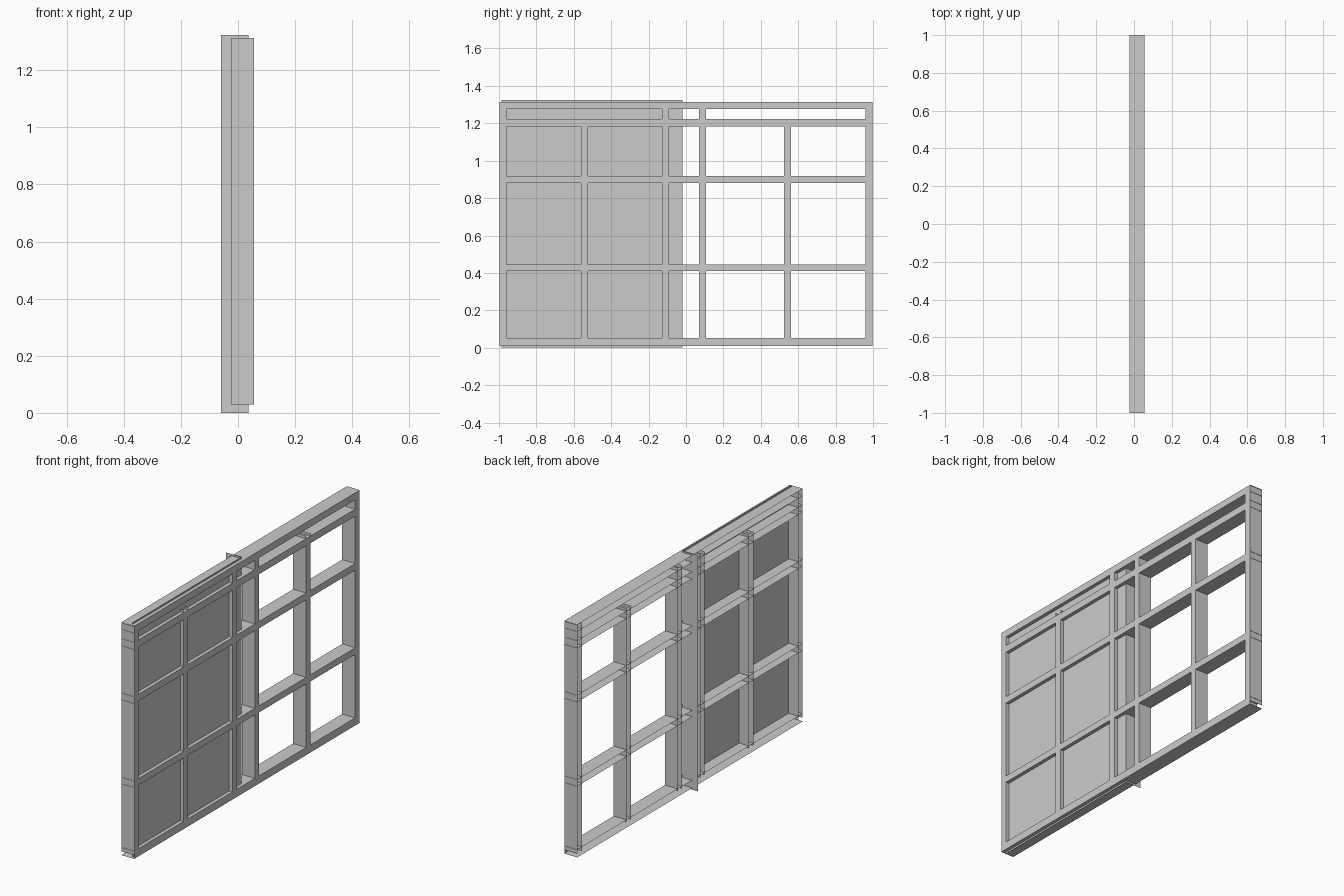
import bpy, bmesh

if "Cube" in bpy.data.objects:
    bpy.data.objects.remove(bpy.data.objects["Cube"])

FRONT, BACK = 0.056, -0.025          # depth range of the frame
BOT, TOP = 0.01, 1.315               # height range of the frame


def make_object(name, quads, merge=False):
    bm = bmesh.new()
    for q in quads:
        bm.faces.new([bm.verts.new(p) for p in q])
    if merge:
        bmesh.ops.remove_doubles(bm, verts=bm.verts, dist=1e-5)
    me = bpy.data.meshes.new(name)
    bm.to_mesh(me)
    bm.free()
    ob = bpy.data.objects.new(name, me)
    bpy.context.collection.objects.link(ob)
    return ob


def facing_x(x, y0, y1, z0, z1):
    return [(x, y0, z0), (x, y1, z0), (x, y1, z1), (x, y0, z1)]


def facing_y(y, x0, x1, z0, z1):
    return [(x0, y, z0), (x1, y, z0), (x1, y, z1), (x0, y, z1)]


def facing_z(z, x0, x1, y0, y1):
    return [(x0, y0, z), (x1, y0, z), (x1, y1, z), (x0, y1, z)]


# grid lines: bars and openings alternate
ys = [-0.998, -0.961, -0.562, -0.523, -0.129, -0.091, 0.070, 0.107, 0.524, 0.562, 0.959, 0.998]
zs = [BOT, 0.053, 0.409, 0.446, 0.881, 0.919, 1.184, 1.224, 1.276, TOP]

# lattice face, top row has no short mullions
cells = []
for j in range(len(zs) - 1):
    for i in range(len(ys) - 1):
        opening = i % 2 == 1 and j % 2 == 1
        if j == 7 and i in (2, 8):
            opening = True
        if not opening:
            cells.append(facing_x(FRONT, ys[i], ys[i + 1], zs[j], zs[j + 1]))
make_object("lattice_face", cells, merge=True)

# sheet flanges folded back from the rails, full length
for k in range(0, len(zs), 2):
    name = ["bottom_rail", "lower_rail", "middle_rail", "upper_rail", "top_rail"][k // 2]
    pair = zs[k:k + 2]
    make_object(name, [facing_z(z, BACK, FRONT, -1, 1) for z in pair])

# rail flange above the top opening row
make_object("head_flange", [facing_z(zs[-2], BACK, FRONT, -1, 1)])

# sheet flanges folded back from the upright bars
uprights = [("end_post_left", 0, 0.03, 1.313), ("mullion_left", 2, 0.04, 1.24),
            ("meeting_post_left", 4, 0.04, 1.295), ("meeting_post_right", 6, 0.04, 1.295),
            ("mullion_right", 8, 0.04, 1.24), ("end_post_right", 10, 0.03, 1.313)]
for name, i, z0, z1 in uprights:
    make_object(name, [facing_y(y, BACK, FRONT, z0, z1) for y in ys[i:i + 2]])

# sliding panel with its folded inner edge
make_object("sliding_panel", [facing_x(0.036, -0.987, -0.02, 0, 1.324),
                              facing_y(-0.02, -0.06, 0.036, 0, 1.324)], merge=True)
# keep the overall length at two units
bpy.data.objects["lattice_face"].location = (0, 0, 0)
